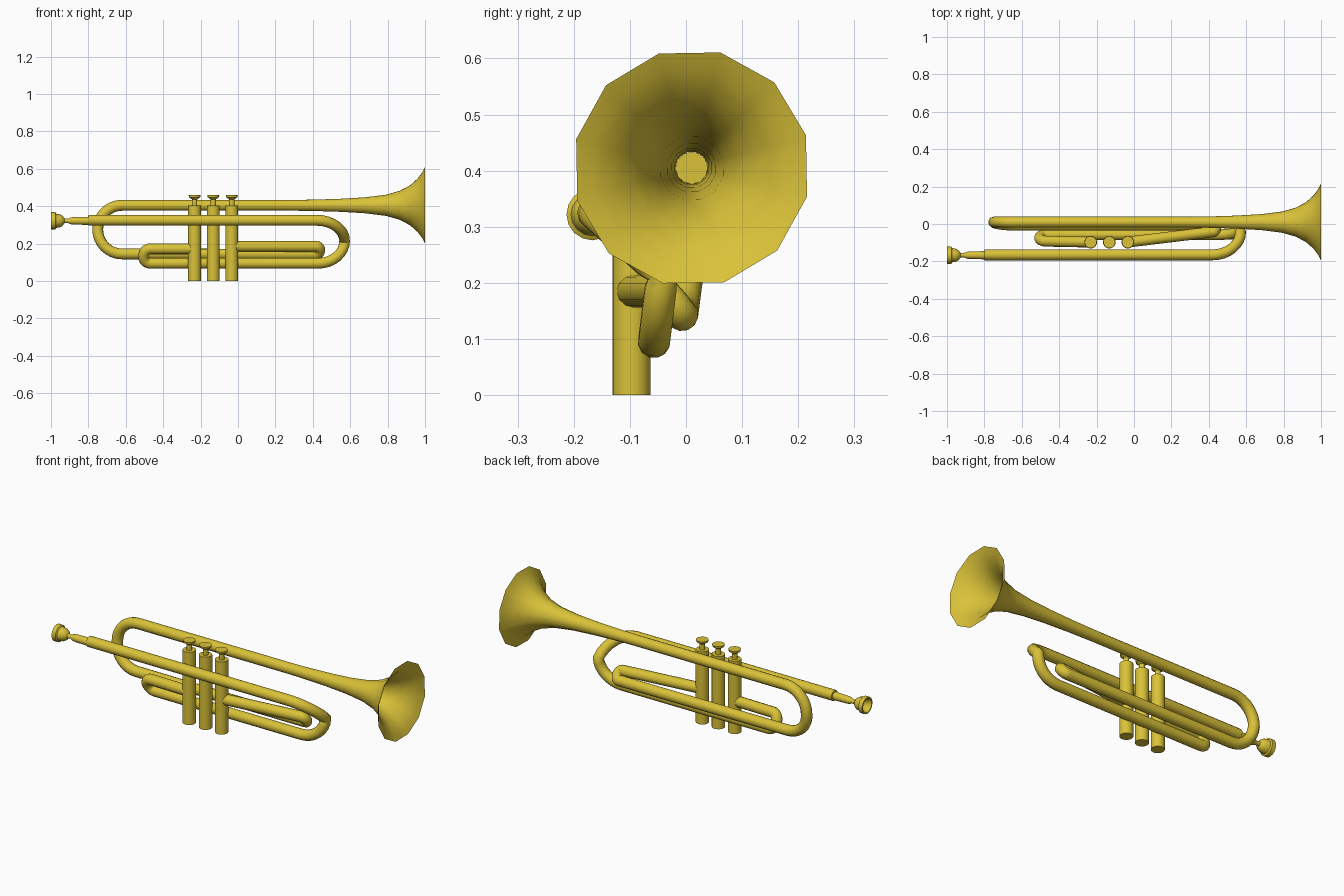
import bpy, bmesh, math
from mathutils import Vector, Matrix

cube = bpy.data.objects.get("Cube")
if cube:
    bpy.data.objects.remove(cube, do_unlink=True)

brass = bpy.data.materials.new("golden_brass")
brass.use_nodes = True
COLOUR = (0.70, 0.54, 0.04, 1)
brass.diffuse_color = COLOUR
brass.node_tree.nodes["Principled BSDF"].inputs["Base Color"].default_value = COLOUR

TO_X = Matrix.Rotation(math.pi / 2, 4, 'Y')


def activate(ob):
    bpy.ops.object.select_all(action='DESELECT')
    ob.select_set(True)
    bpy.context.view_layer.objects.active = ob


def lathe(name, profile, centre, sides, along_x=False, offset=0.0, sharp=40):
    """Spin a profile of (distance, radius) around z, or around x."""
    bm = bmesh.new()
    rings = []
    for h, r in profile:
        if r == 0:
            rings.append([bm.verts.new((0, 0, h))] * sides)
            continue
        turn = [offset + math.tau * i / sides for i in range(sides)]
        rings.append([bm.verts.new((r * math.cos(a), r * math.sin(a), h)) for a in turn])
    for low, high in zip(rings, rings[1:]):
        for i in range(sides):
            j = (i + 1) % sides
            corners = list(dict.fromkeys((low[i], low[j], high[j], high[i])))
            bm.faces.new(corners)
    bmesh.ops.recalc_face_normals(bm, faces=bm.faces)
    if along_x:
        bm.transform(TO_X)
    mesh = bpy.data.meshes.new(name)
    bm.to_mesh(mesh)
    bm.free()
    mesh.materials.append(brass)
    ob = bpy.data.objects.new(name, mesh)
    ob.location = centre
    bpy.context.collection.objects.link(ob)
    activate(ob)
    bpy.ops.object.shade_smooth_by_angle(angle=math.radians(sharp))
    return ob


def bend(start, middle, end, steps=8):
    """U-turn made of two quarter arcs that meet at the middle point."""
    def quarter(p, q):
        p, q = Vector(p), Vector(q)
        arc = []
        for i in range(steps + 1):
            t = math.pi / 2 * i / steps
            v = p.lerp(q, 1 - math.cos(t))
            v.x = p.x + (q.x - p.x) * math.sin(t)
            arc.append(v)
        return arc
    return quarter(start, middle) + quarter(end, middle)[-2::-1]


def tube(name, points, radius):
    """Round pipe swept along a path, turned into a mesh."""
    curve = bpy.data.curves.new(name, 'CURVE')
    curve.dimensions = '3D'
    curve.bevel_depth = radius
    curve.bevel_resolution = 4
    curve.use_fill_caps = True
    spline = curve.splines.new('POLY')
    spline.points.add(len(points) - 1)
    for point, co in zip(spline.points, points):
        point.co = (*co, 1)
    curve.materials.append(brass)
    ob = bpy.data.objects.new(name, curve)
    bpy.context.collection.objects.link(ob)
    activate(ob)
    bpy.ops.object.convert(target='MESH')
    bpy.ops.object.shade_smooth_by_angle(angle=math.radians(50))


# Lead pipe, tuning bend and return into the first valve
tube("lead_pipe",
     [(-0.8, -0.165, 0.325)]
     + bend((0.42, -0.165, 0.325), (0.57, -0.042, 0.215), (0.43, -0.057, 0.095))
     + bend((-0.47, -0.057, 0.095), (-0.505, -0.075, 0.133), (-0.47, -0.092, 0.172))
     + [(-0.23, -0.097, 0.172)], 0.029)

# Pipe from the last valve round to the bell
tube("bell_pipe",
     [(-0.035, -0.097, 0.185)]
     + bend((0.42, -0.042, 0.185), (0.437, -0.024, 0.165), (0.415, -0.007, 0.143))
     + bend((-0.62, -0.007, 0.145), (-0.75, 0.01, 0.275), (-0.62, 0.01, 0.405))
     + [(0.3, 0.01, 0.405)], 0.029)

# Flared bell with twelve sides
lathe("bell",
      [(0.24, 0.029), (0.4, 0.031), (0.55, 0.036), (0.68, 0.044), (0.79, 0.058),
       (0.865, 0.08), (0.92, 0.11), (0.96, 0.147), (0.985, 0.181), (1.0, 0.212)],
      (0, 0.01, 0.405), 12, True, math.radians(16), 60)

# Mouthpiece with hollow cup and shank
lathe("mouthpiece",
      [(-0.955, 0), (-0.965, 0.02), (-0.985, 0.033), (-1.0, 0.038), (-1.0, 0.046),
       (-0.977, 0.046), (-0.972, 0.038), (-0.95, 0.034), (-0.937, 0.026),
       (-0.928, 0.013), (-0.91, 0.011), (-0.895, 0.018), (-0.88, 0.02),
       (-0.79, 0.022), (-0.79, 0)],
      (0, -0.167, 0.322), 16, True)

# Three valves with finger buttons
for number, x in enumerate((-0.232, -0.132, -0.033), 1):
    place = (x, -0.097, 0)
    lathe(f"valve_casing_{number}",
          [(0, 0), (0, 0.034), (0.405, 0.034), (0.405, 0)], place, 24)
    lathe(f"valve_button_{number}",
          [(0.4, 0), (0.4, 0.014), (0.437, 0.014), (0.448, 0.03),
           (0.459, 0.032), (0.459, 0)], place, 20)
